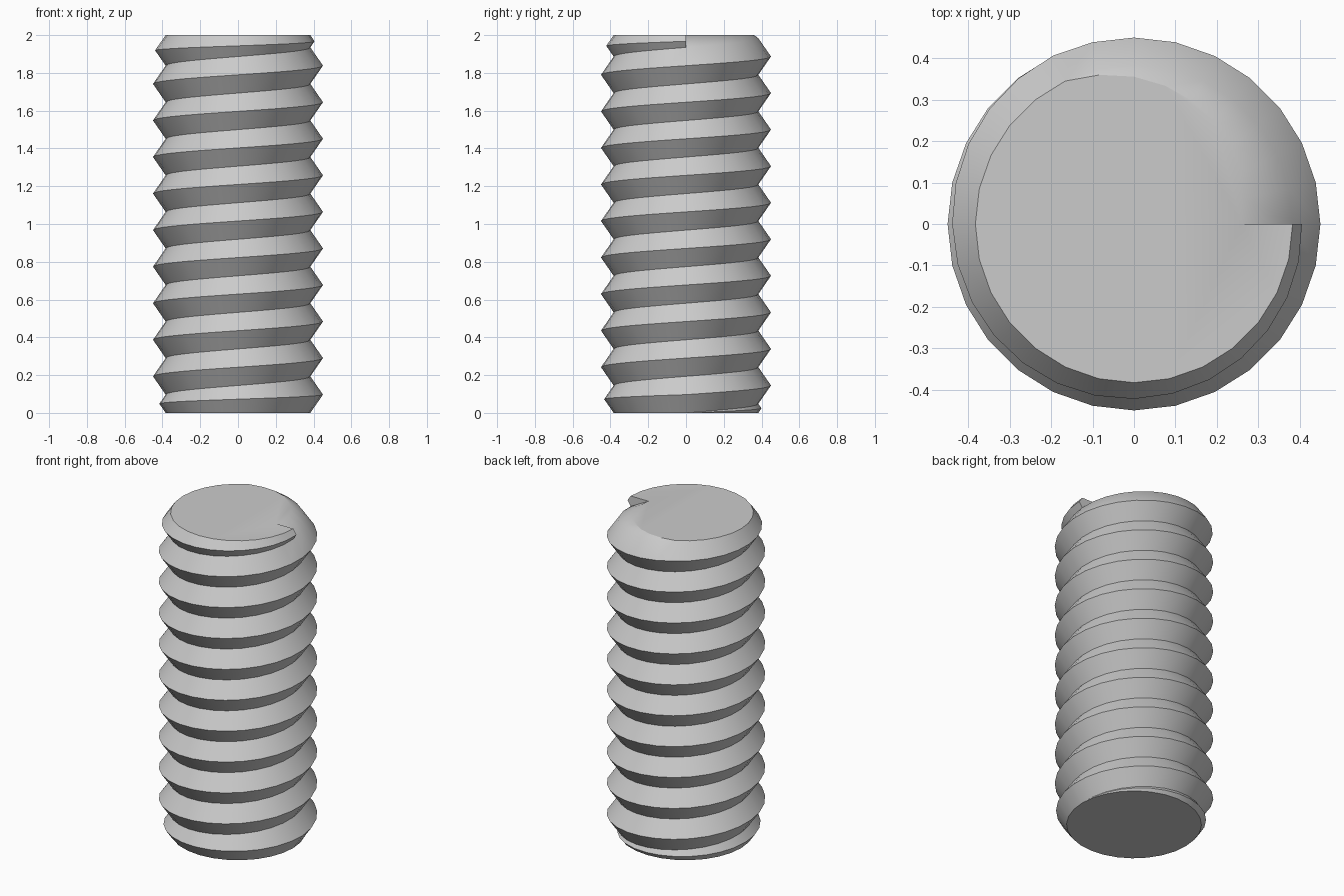
import bpy
import bmesh
from math import cos, sin, tau

cube = bpy.data.objects.get("Cube")
if cube:
    bpy.data.objects.remove(cube, do_unlink=True)

DIV = 28            # sides per turn
TURNS = 10          # full turns above the run-in
HEIGHT = 2.0
PITCH = 0.1935
ROOT, CREST = 0.383, 0.45
RAMP = 9            # sides over which the top ramp fades out
RAMP_RADIUS = 0.26

steel = bpy.data.materials.new("grey steel")
steel.use_nodes = True
colour = (0.6, 0.6, 0.6, 1)
steel.diffuse_color = colour
steel.node_tree.nodes["Principled BSDF"].inputs["Base Color"].default_value = colour

bm = bmesh.new()


def point(step, radius, z):
    a = tau * step / DIV
    return bm.verts.new((radius * cos(a), radius * sin(a), z))


def profile(step):
    """Root, crest, root of the thread at one angle, clipped to the rod's ends."""
    low = max(PITCH * step / DIV, 0)
    high = PITCH * (step / DIV + 1)
    if high > HEIGHT - 0.005:
        high = HEIGHT
    crest = ROOT + (CREST - ROOT) * (high - low) / PITCH
    return [point(step, ROOT, low), point(step, crest, (low + high) / 2),
            point(step, ROOT, high)]


# Helical thread, tapering in at the bottom and out at the top
last = TURNS * DIV
rows = [profile(s) for s in range(-DIV, last + 1)]
for a, b in zip(rows, rows[1:]):
    for j in range(2):
        bm.faces.new((a[j], b[j], b[j + 1], a[j + 1]))

# Ramp from the last root up to the flat top
top = rows[-DIV - 1:]
rim = [point(s, RAMP_RADIUS + (ROOT - RAMP_RADIUS) * s / RAMP, HEIGHT)
       for s in range(RAMP + 1)]
for s in range(RAMP):
    bm.faces.new((top[s][2], top[s + 1][2], rim[s + 1], rim[s]))

# Step where the thread ends, flat top and flat bottom
bm.faces.new((rim[0], top[-1][2], top[-1][1], top[-1][0]))
bm.faces.new(rim + [row[2] for row in top[RAMP + 1:]])
bm.faces.new([row[0] for row in reversed(rows[:DIV])])

bmesh.ops.remove_doubles(bm, verts=bm.verts, dist=0.0005)
bmesh.ops.dissolve_degenerate(bm, edges=bm.edges, dist=0.0001)
bmesh.ops.recalc_face_normals(bm, faces=bm.faces)

mesh = bpy.data.meshes.new("threaded_rod")
bm.to_mesh(mesh)
bm.free()
mesh.materials.append(steel)
rod = bpy.data.objects.new("threaded_rod", mesh)
bpy.context.collection.objects.link(rod)

bpy.ops.object.select_all(action='DESELECT')
rod.select_set(True)
bpy.context.view_layer.objects.active = rod
bpy.ops.object.shade_smooth_by_angle(angle=0.52)
